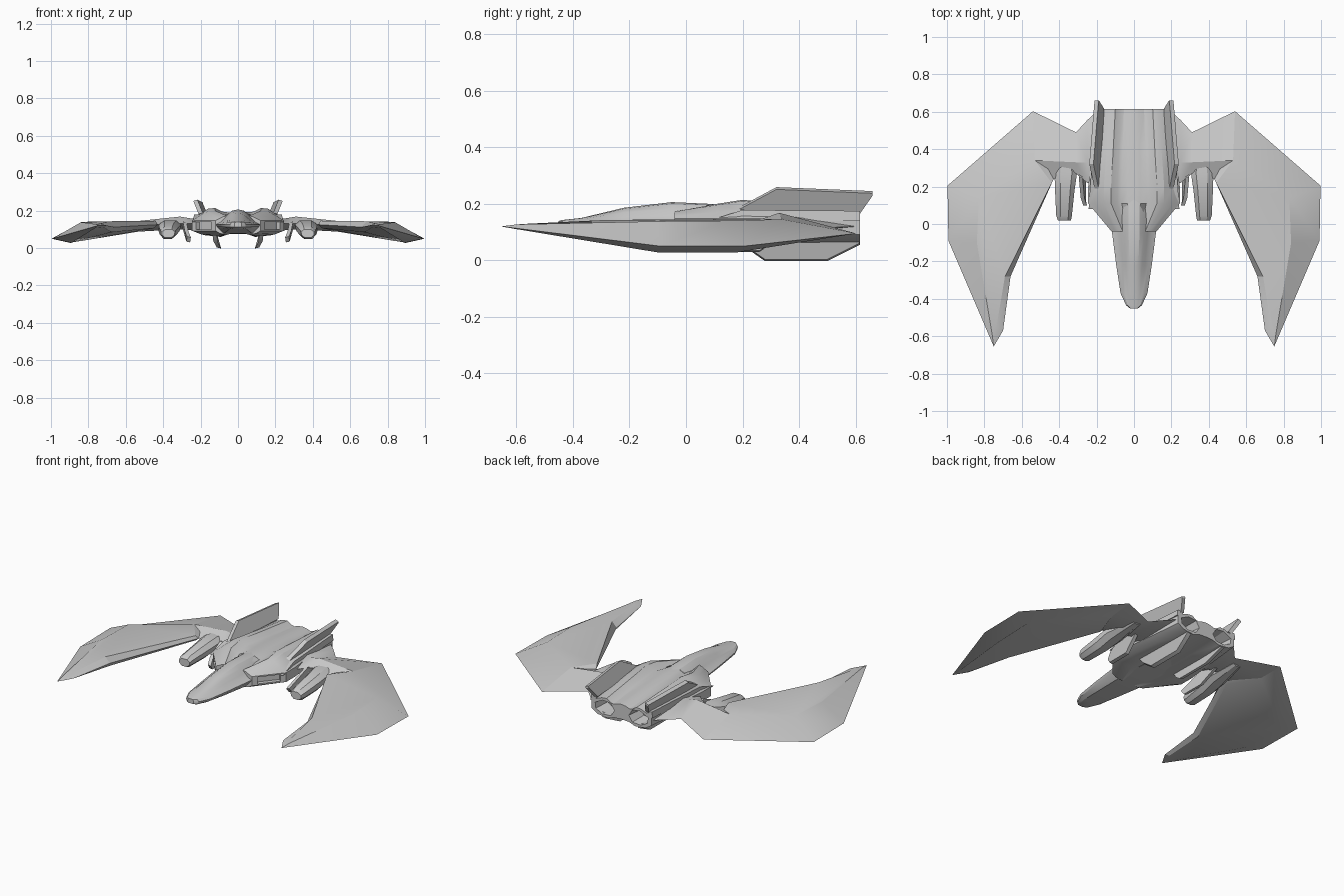
import bpy, bmesh
from math import radians, cos, sin
from mathutils import Vector

if "Cube" in bpy.data.objects:
    bpy.data.objects.remove(bpy.data.objects["Cube"])


def make(name, verts, faces, mirror=False):
    me = bpy.data.meshes.new(name)
    me.from_pydata([tuple(v) for v in verts], [], faces)
    bm = bmesh.new()
    bm.from_mesh(me)
    bmesh.ops.remove_doubles(bm, verts=bm.verts, dist=1e-5)
    bmesh.ops.recalc_face_normals(bm, faces=bm.faces)
    bm.to_mesh(me)
    bm.free()
    ob = bpy.data.objects.new(name, me)
    bpy.context.collection.objects.link(ob)
    if mirror:
        ob.modifiers.new("mirror", 'MIRROR').use_bisect_axis[0] = False
    return ob


def loft(name, rings, mirror=False):
    """Skin a list of equal-length rings and cap both ends."""
    n = len(rings[0])
    verts = [p for r in rings for p in r]
    faces = [(i * n + j, i * n + (j + 1) % n, (i + 1) * n + (j + 1) % n, (i + 1) * n + j)
             for i in range(len(rings) - 1) for j in range(n)]
    faces += [tuple(range(n)), tuple(range(len(verts) - n, len(verts)))]
    return make(name, verts, faces, mirror)


def full(half, y):
    """Mirror a half section (top centre to bottom centre) into a ring."""
    return [(x, y, z) for x, z in half] + [(-x, y, z) for x, z in half[-2:0:-1]]


def plate(name, pts, offset):
    o = Vector(offset) / 2
    return loft(name, [[Vector(p) - o for p in pts], [Vector(p) + o for p in pts]], True)


# main body: width, centre height, hump height, bottom per station
def body_ring(y, w, c, h, b):
    half = [(0, c), (.14, c - .004), (.27, h - .022), (.36, h - .018), (.5, h), (.66, h - .004),
            (.85, (h + .148) / 2 - .004), (1, .148), (1, .092), (.8, b + .008), (.45, b),
            (.25, b + .015), (0, b + .018)]
    return full([(x * w, z) for x, z in half], y)


body = loft("body", [body_ring(*s) for s in (
    (-.04, .12, .195, .172, .07), (.11, .245, .196, .2, .065), (.2, .245, .193, .214, .065),
    (.42, .22, .182, .194, .06), (.615, .2, .168, .177, .06))])


# intake slots and hexagonal exhausts cut into the body
cutters = []
for s in (1, -1):
    a = radians(50.2)
    u, v = Vector((cos(a), sin(a), 0)) * .065, Vector((-sin(a), cos(a), 0)) * .025
    c = Vector((.183, .035, .12))
    rings = [[c + i * u + j * v + Vector((0, 0, k)) for i, j in ((1, 1), (1, -1), (-1, -1), (-1, 1))]
             for k in (-.02, .02)]
    cutters.append(loft("intake_cutter", [[(s * p.x, p.y, p.z) for p in r] for r in rings]))
    hexa = ((.045, .116), (.07, .156), (.125, .162), (.18, .135), (.175, .098), (.13, .074), (.07, .078))
    cutters.append(loft("exhaust_cutter", [
        [(s * (.118 + (x - .118) * k), y, .118 + (z - .118) * k) for x, z in hexa]
        for y, k in ((.52, .75), (.64, 1))]))
bpy.context.view_layer.objects.active = body
for c in cutters:
    m = body.modifiers.new("cut", 'BOOLEAN')
    m.operation, m.object, m.solver = 'DIFFERENCE', c, 'EXACT'
    bpy.ops.object.modifier_apply(modifier=m.name)
for c in cutters:
    bpy.data.objects.remove(c)


# nose and cockpit: width, top, bottom per station
def nose_ring(y, w, t, b):
    e = .138
    half = [(0, t), (.25 * w, t - (t - e) * .08), (.45 * w, t - (t - e) * .35),
            (.62 * w, t - (t - e) * .7), (.8 * w, e), (w, e - .012), (w * .95, e - .025),
            (.65 * w, b), (0, b)]
    return full(half, y)


loft("nose_and_cockpit", [nose_ring(*s) for s in (
    (-.452, .02, .139, .112), (-.435, .042, .143, .106), (-.37, .072, .15, .1),
    (-.22, .095, .186, .088), (-.05, .117, .206, .078), (.08, .122, .2, .075), (.3, .08, .18, .08))])


# swept wings: raised top panel, outline and sunken lower panel
top = [(.53, .34, .145), (.83, .14, .14), (.84, -.1, .138), (.757, -.6, .127),
       (.735, -.55, .13), (.69, -.28, .143), (.44, .22, .146)]
edge = [(.54, .603, .095), (.997, .205, .05), (.992, -.09, .05), (.75, -.655, .12),
        (.7, -.57, .12), (.66, -.28, .112), (.43, .24, .125)]
low = [(.53, .45, .088), (.9, .18, .028), (.89, -.1, .028), (.755, -.61, .112),
       (.715, -.55, .108), (.675, -.26, .085), (.45, .25, .106)]
loft("wing", [top, edge, low], True)

# wing roots: front, top, rear, bottom points per section
loft("wing_root", [
    [(.19, .2, .13), (.19, .35, .165), (.19, .612, .12), (.19, .35, .085)],
    [(.25, .22, .13), (.25, .33, .158), (.25, .555, .118), (.25, .33, .095)],
    [(.31, .27, .132), (.31, .33, .168), (.31, .49, .115), (.31, .33, .1)],
    [edge[6], top[0], edge[0], low[0]]], True)


# gun pods under the wing roots
def pod_ring(y, cx, w, lo, hi):
    m, d = (lo + hi) / 2, (hi - lo) / 2
    return [(cx + w * a, y, m + d * b) for a, b in
            ((1, .45), (.45, 1), (-.55, 1), (-1, .4), (-.9, -.4), (-.4, -1), (.5, -1), (1, -.35))]


loft("gun_pod", [pod_ring(*s) for s in (
    (.02, .372, .035, .055, .1), (.045, .374, .042, .047, .115), (.18, .37, .052, .052, .135),
    (.27, .365, .06, .07, .148), (.45, .36, .03, .1, .122))], True)

# canted tail fins and their side strakes
plate("tail_fin", [(.2, .19, .185), (.228, .32, .255), (.2, .66, .241), (.198, .66, .232), (.17, .615, .168),
                   (.19, .3, .17)], (.022, 0, -.008))
plate("side_strake", [(.225, .08, .14), (.217, .2, .178), (.185, .615, .175), (.19, .615, .14)], (.035, 0, 0))

# belly fins
plate("belly_fin", [(.125, .2, .075), (.12, .23, .035), (.102, .28, 0), (.102, .5, 0), (.12, .615, .058),
                    (.125, .6, .08)], (.024, 0, .006))

# small inner blades below the wing roots
plate("inner_blade", [(.262, .1, .06), (.266, .12, .032), (.266, .26, .032), (.285, .36, .1),
                      (.285, .25, .14), (.275, .14, .09)], (.02, 0, .004))

# smooth soft panels, keep the hard edges
for ob in bpy.data.objects:
    ob.select_set(True)
bpy.context.view_layer.objects.active = body
bpy.ops.object.shade_smooth_by_angle(angle=radians(25))
